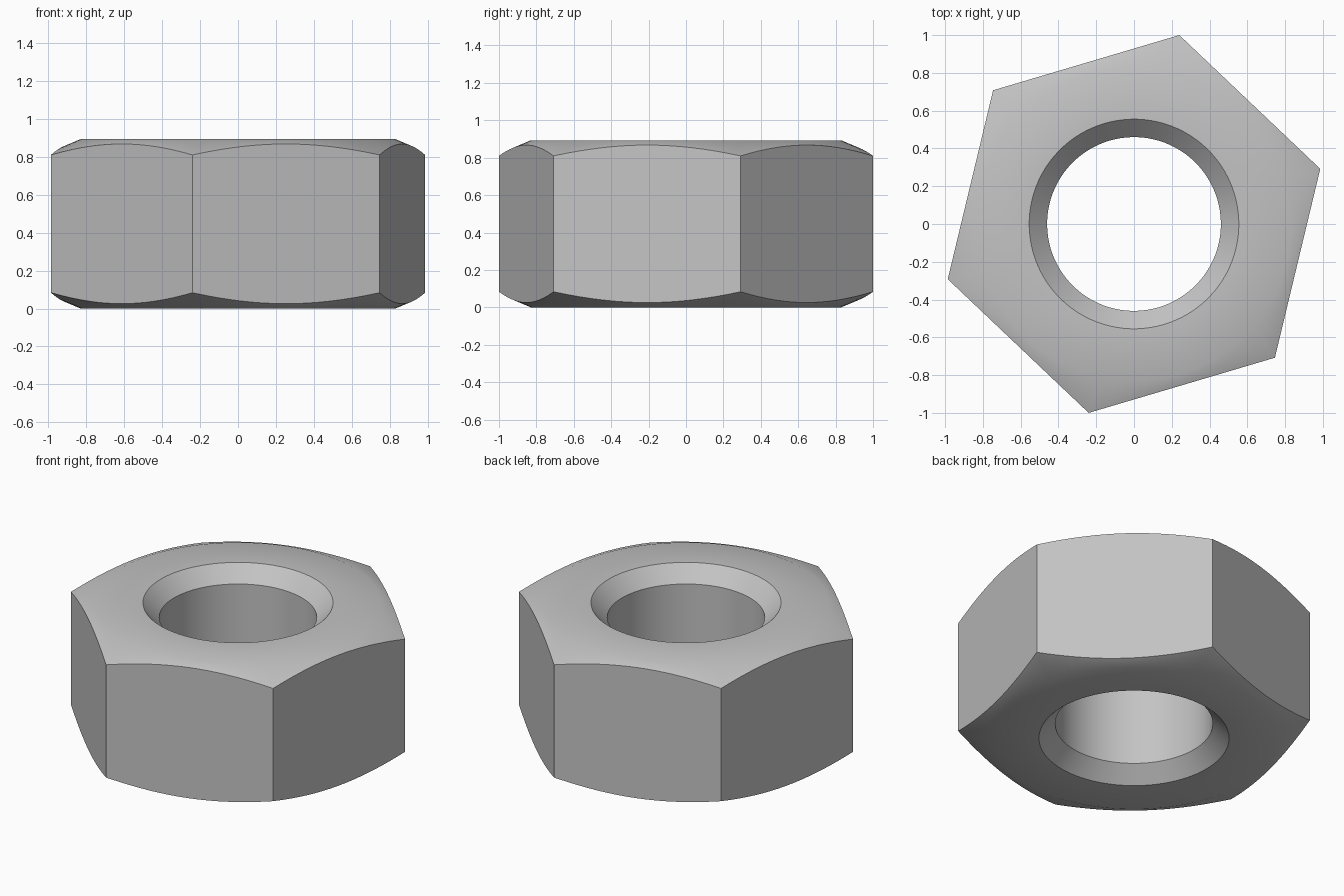
import bpy
import bmesh
from math import sin, cos, pi, radians

if "Cube" in bpy.data.objects:
    bpy.data.objects.remove(bpy.data.objects["Cube"])

HEIGHT = 0.893
CORNER_R = 1.0284              # hexagon centre to corner
FLAT_R = CORNER_R * cos(pi / 6)
TURN = radians(16.5)           # angle of the first corner
BORE_R, RIM_R = 0.46, 0.555    # hole and its countersunk rim
LAND_R, SLOPE = 0.83, 0.42     # flat end face, then conical chamfer
SEGMENTS = 96

# Steel material
steel = bpy.data.materials.new("steel grey")
steel.use_nodes = True
colour = (0.55, 0.55, 0.55, 1)
steel.diffuse_color = colour
steel.node_tree.nodes["Principled BSDF"].inputs["Base Color"].default_value = colour


def section(step):
    """Closed radial section of the nut: lower half, then its mirror."""
    a = (2 * pi * step / SEGMENTS) % (pi / 3)
    outer = FLAT_R / cos(a - pi / 6)
    lower = [(BORE_R, RIM_R - BORE_R), (RIM_R, 0), (LAND_R, 0),
             (outer, (outer - LAND_R) * SLOPE)]
    return lower + [(r, HEIGHT - z) for r, z in reversed(lower)]


# Sweep the section around the axis
bm = bmesh.new()
columns = []
for i in range(SEGMENTS):
    t = TURN + 2 * pi * i / SEGMENTS
    columns.append([bm.verts.new((r * cos(t), r * sin(t), z)) for r, z in section(i)])

for i, col in enumerate(columns):
    nxt = columns[(i + 1) % SEGMENTS]
    for j in range(len(col)):
        k = (j + 1) % len(col)
        bm.faces.new((col[j], nxt[j], nxt[k], col[k]))
bmesh.ops.recalc_face_normals(bm, faces=bm.faces)

mesh = bpy.data.meshes.new("hex_nut")
bm.to_mesh(mesh)
bm.free()
mesh.materials.append(steel)
nut = bpy.data.objects.new("hex_nut", mesh)
bpy.context.collection.objects.link(nut)

# Smooth bore and chamfers, crisp hexagon edges
bpy.ops.object.select_all(action="DESELECT")
nut.select_set(True)
bpy.context.view_layer.objects.active = nut
bpy.ops.object.shade_smooth_by_angle(angle=radians(30))
